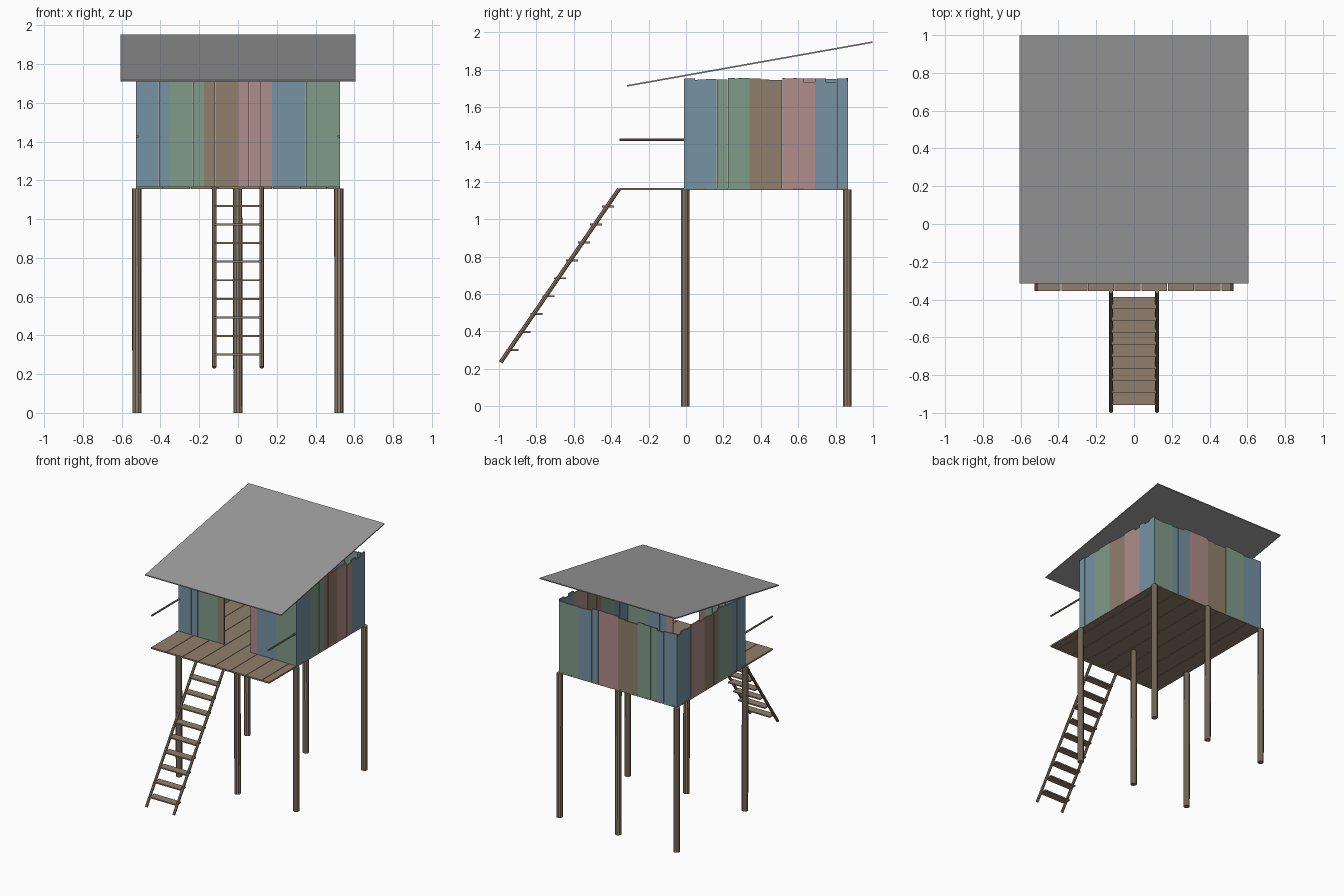
import bpy, bmesh, math, random
from mathutils import Vector, Matrix

random.seed(4)
cube = bpy.data.objects.get("Cube")
if cube:
    bpy.data.objects.remove(cube, do_unlink=True)


def material(name, colour):
    m = bpy.data.materials.new(name)
    m.use_nodes = True
    m.diffuse_color = (*colour, 1)
    bsdf = next(n for n in m.node_tree.nodes if n.type == 'BSDF_PRINCIPLED')
    bsdf.inputs["Base Color"].default_value = (*colour, 1)
    return m


wood = material("brown wood", (0.28, 0.215, 0.15))
blue = material("faded blue", (0.18, 0.29, 0.37))
green = material("faded green", (0.215, 0.335, 0.25))
pink = material("faded pink", (0.43, 0.27, 0.255))
grey = material("roof grey", (0.34, 0.34, 0.34))
PAINTS = [blue, green, wood, pink]


def finish(name, bm, mats):
    bmesh.ops.recalc_face_normals(bm, faces=bm.faces)
    mesh = bpy.data.meshes.new(name)
    bm.to_mesh(mesh)
    bm.free()
    for m in mats:
        mesh.materials.append(m)
    obj = bpy.data.objects.new(name, mesh)
    bpy.context.collection.objects.link(obj)
    return obj


def add_box(bm, lo, hi, index=0):
    lo, hi = Vector(lo), Vector(hi)
    matrix = Matrix.Translation((lo + hi) / 2) @ Matrix.Diagonal((*(hi - lo), 1))
    verts = bmesh.ops.create_cube(bm, size=1, matrix=matrix)["verts"]
    for f in {f for v in verts for f in v.link_faces}:
        f.material_index = index
    return verts


def add_pole(bm, a, b, radius, sides=8):
    a, b = Vector(a), Vector(b)
    turn = (b - a).to_track_quat('Z', 'Y').to_matrix().to_4x4()
    bmesh.ops.create_cone(bm, cap_ends=True, segments=sides, radius1=radius,
                          radius2=radius, depth=(b - a).length,
                          matrix=Matrix.Translation((a + b) / 2) @ turn)


HALF = 0.525                # half width of the cabin
FRONT, BACK = -0.01, 0.866  # cabin depth range
PORCH = -0.355              # front edge of the deck
DECK = 1.168                # top of the deck
BOARD = 2 * HALF / 18

# Stilts
for row, y in (("front", -0.005), ("back", 0.862)):
    for side, x in (("right", -0.521), ("middle", 0), ("left", 0.521)):
        bm = bmesh.new()
        add_pole(bm, (x, y, 0), (x + random.uniform(-0.003, 0.003), y, DECK - 0.01),
                 0.024, 10)
        finish(f"{row}_{side}_stilt", bm, [wood])

# Deck planks, the last one cut to fit
bm = bmesh.new()
x = -HALF
while x < HALF - 0.01:
    end = min(x + 0.137, HALF)
    add_box(bm, (x, PORCH, DECK - 0.012), (end, BACK, DECK))
    x = end + 0.004
finish("deck_planks", bm, [wood])


# Walls of uneven boards, painted in groups of three
def wall(name, count, place, door=()):
    bm = bmesh.new()
    for i in range(count):
        if i in door:
            continue
        shift = random.uniform(-0.0012, 0.0012)
        lo, hi = place(i * BOARD, (i + 1) * BOARD - 0.0008, shift)
        top = 1.742 + random.uniform(-0.013, 0.013)
        slope = random.uniform(-0.05, 0.05)
        verts = add_box(bm, (*lo, DECK - 0.01), (*hi, top), i // 3 % 4)
        middle = (Vector((*lo, 0)) + Vector((*hi, 0))) / 2
        for v in verts:
            if v.co.z > DECK:
                v.co.z += slope * (v.co.x - middle.x + v.co.y - middle.y)
    finish(name, bm, PAINTS)


THICK = 0.01
for name, y, door in (("front_wall", FRONT, range(7, 11)),
                      ("back_wall", BACK - THICK, ())):
    wall(name, 18, lambda a, b, s: ((a - HALF, y + s), (b - HALF, y + s + THICK)), door)
for name, x in (("right_wall", -HALF), ("left_wall", HALF - THICK)):
    wall(name, 15, lambda a, b, s: ((x + s, a + FRONT), (x + s + THICK, b + FRONT)))

# Sloping roof sheet
bm = bmesh.new()
for v in add_box(bm, (-0.605, -0.316, 0), (0.605, 0.998, 0.008)):
    v.co.z += 1.709 + (v.co.y + 0.316) * 0.178
finish("roof_sheet", bm, [grey])

# Porch handrails
for side, x in (("right", -0.519), ("left", 0.519)):
    bm = bmesh.new()
    add_pole(bm, (x, PORCH, 1.425), (x, 0, 1.425), 0.007)
    finish(f"{side}_handrail", bm, [wood])

# Ladder rails and flat steps
for side, x in (("right", -0.122), ("left", 0.122)):
    bm = bmesh.new()
    add_pole(bm, (x, -0.991, 0.235), (x, -0.358, 1.162), 0.011)
    finish(f"{side}_ladder_rail", bm, [wood])
bm = bmesh.new()
for i in range(9):
    y, z = -0.927 + i * 0.0636, 0.301 + i * 0.0958
    add_box(bm, (-0.12, y - 0.032, z - 0.005), (0.12, y + 0.032, z + 0.005))
finish("ladder_steps", bm, [wood])
